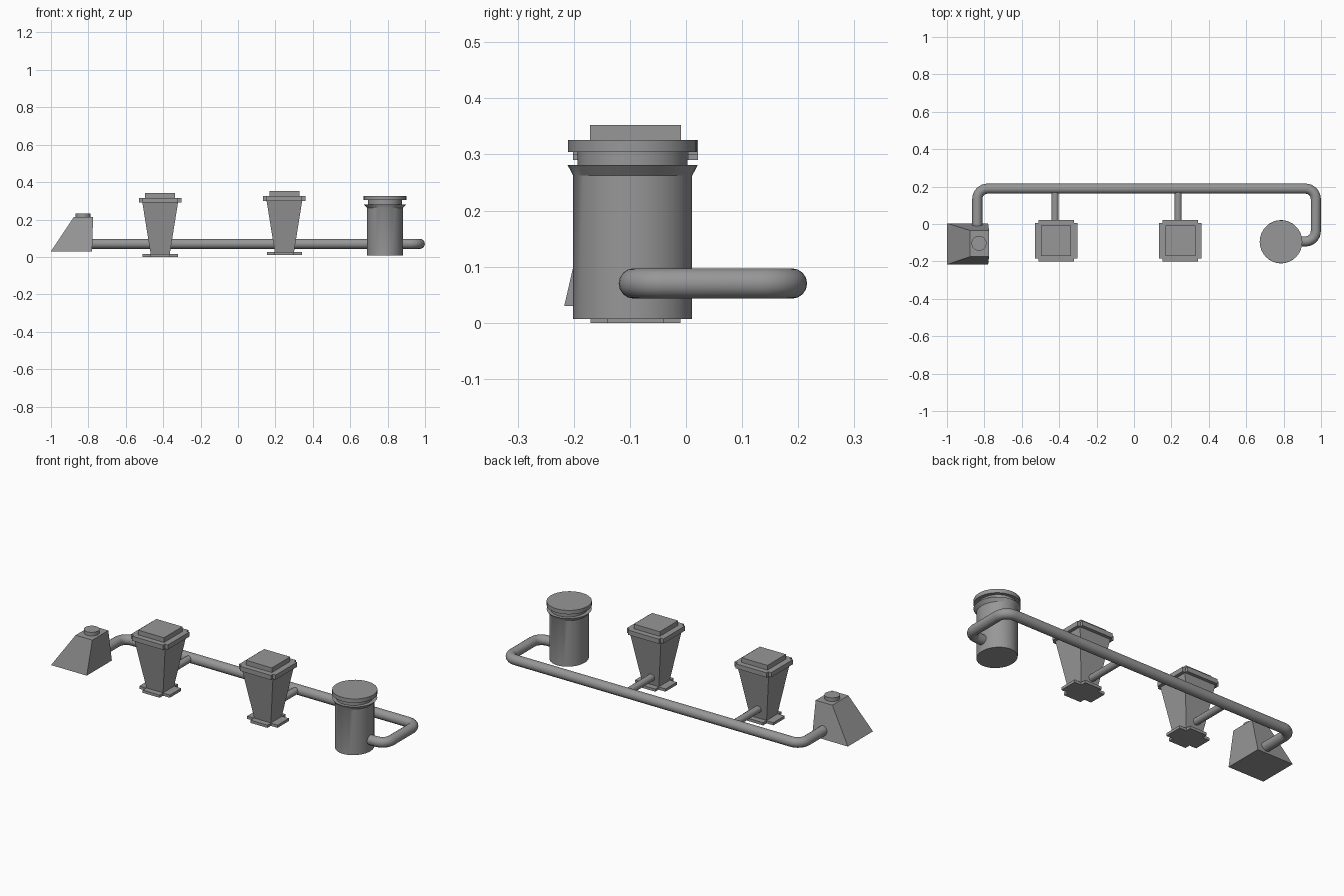
import bpy, bmesh, math
from mathutils import Vector

if "Cube" in bpy.data.objects:
    bpy.data.objects.remove(bpy.data.objects["Cube"])

# Dark grey painted metal for every part
GREY = bpy.data.materials.new("dark_grey")
GREY.diffuse_color = (0.31, 0.31, 0.31, 1)
GREY.use_nodes = True
GREY.node_tree.nodes["Principled BSDF"].inputs["Base Color"].default_value = GREY.diffuse_color


def mesh_object(name, bm, smooth=False):
    bmesh.ops.recalc_face_normals(bm, faces=bm.faces)
    me = bpy.data.meshes.new(name)
    bm.to_mesh(me)
    bm.free()
    me.materials.append(GREY)
    ob = bpy.data.objects.new(name, me)
    bpy.context.collection.objects.link(ob)
    if smooth:
        bpy.ops.object.select_all(action='DESELECT')
        ob.select_set(True)
        bpy.context.view_layer.objects.active = ob
        bpy.ops.object.shade_smooth_by_angle(angle=math.radians(30))
    return ob


def loft(name, rings, smooth=False):
    """Skin a stack of equal-length rings and cap both ends."""
    bm = bmesh.new()
    loops = [[bm.verts.new(p) for p in ring] for ring in rings]
    n = len(loops[0])
    for a, b in zip(loops, loops[1:]):
        for i in range(n):
            j = (i + 1) % n
            bm.faces.new((a[i], a[j], b[j], b[i]))
    bm.faces.new(loops[0][::-1])
    bm.faces.new(loops[-1])
    return mesh_object(name, bm, smooth)


def rect(x0, x1, y0, y1, z):
    return [(x0, y0, z), (x1, y0, z), (x1, y1, z), (x0, y1, z)]


def square(cx, cy, hx, hy, z):
    return rect(cx - hx, cx + hx, cy - hy, cy + hy, z)


def cross(cx, cy, hx, hy, ax, ay, z):
    """Rectangle with notched corners; ax, ay are the arm half widths."""
    pts = [(ax, -hy), (ax, -ay), (hx, -ay), (hx, ay), (ax, ay), (ax, hy),
           (-ax, hy), (-ax, ay), (-hx, ay), (-hx, -ay), (-ax, -ay), (-ax, -hy)]
    return [(cx + x, cy + y, z) for x, y in pts]


def ellipse(cx, cy, rx, ry, z, n=32):
    return [(cx + rx * math.cos(2 * math.pi * i / n),
             cy + ry * math.sin(2 * math.pi * i / n), z) for i in range(n)]


def pipe(name, pts, radius, bend=0.055):
    """Tube along the points with rounded corners."""
    pts = [Vector(p) for p in pts]
    path = [pts[0]]
    for p, c, r in zip(pts, pts[1:], pts[2:]):
        a = (p - c).normalized() * bend
        b = (r - c).normalized() * bend
        for k in range(9):
            t = math.pi / 2 * k / 8
            path.append(c + a * (1 - math.sin(t)) + b * (1 - math.cos(t)))
    path.append(pts[-1])
    cu = bpy.data.curves.new(name, 'CURVE')
    cu.dimensions = '3D'
    cu.bevel_depth = radius
    cu.bevel_resolution = 6
    cu.use_fill_caps = True
    cu.materials.append(GREY)
    sp = cu.splines.new('POLY')
    sp.points.add(len(path) - 1)
    for pt, co in zip(sp.points, path):
        pt.co = (*co, 1)
    sp.use_smooth = True
    ob = bpy.data.objects.new(name, cu)
    bpy.context.collection.objects.link(ob)


# Sloped end hopper with round cap
loft("sloped_hopper", [rect(-1, -0.78, -0.217, 0.004, 0.03),
                       rect(-0.878, -0.775, -0.175, -0.034, 0.213)])
loft("sloped_hopper_cap", [ellipse(-0.829, -0.103, 0.04, 0.04, z) for z in (0.2, 0.233)], True)

# Two square tapered hoppers with foot flange, rim band and lid
for i, (cx, dz) in enumerate(((-0.416, 0.0), (0.248, 0.01)), 1):
    cy = -0.09
    loft(f"hopper_foot_{i}", [cross(cx, cy, 0.094, 0.08, 0.052, 0.05, z + dz) for z in (0, 0.015)])
    loft(f"hopper_body_{i}", [square(cx, cy, 0.05, 0.047, 0.008 + dz),
                              square(cx, cy, 0.096, 0.094, 0.295 + dz)])
    loft(f"hopper_rim_{i}", [cross(cx, cy, 0.113, 0.111, 0.095, 0.095, z + dz) for z in (0.29, 0.316)])
    loft(f"hopper_lid_{i}", [square(cx, cy, 0.08, 0.081, z + dz) for z in (0.31, 0.342)])

# Round tank: body, flared collar, neck and lid
tank = [(0.096, 0.106, 0.007), (0.096, 0.106, 0.262), (0.113, 0.116, 0.281),
        (0.092, 0.098, 0.281), (0.092, 0.098, 0.304), (0.114, 0.115, 0.304),
        (0.114, 0.115, 0.326)]
loft("round_tank", [ellipse(0.786, -0.095, *t) for t in tank], True)

# Main pipe behind, with a branch to each square hopper
Z = 0.07
pipe("main_pipe", [(-0.838, -0.06, Z), (-0.838, 0.189, Z), (0.972, 0.189, Z),
                   (0.972, -0.093, Z), (0.82, -0.093, Z)], 0.027)
for i, x in enumerate((-0.422, 0.236), 1):
    pipe(f"branch_pipe_{i}", [(x, -0.07, Z), (x, 0.189, Z)], 0.019)
